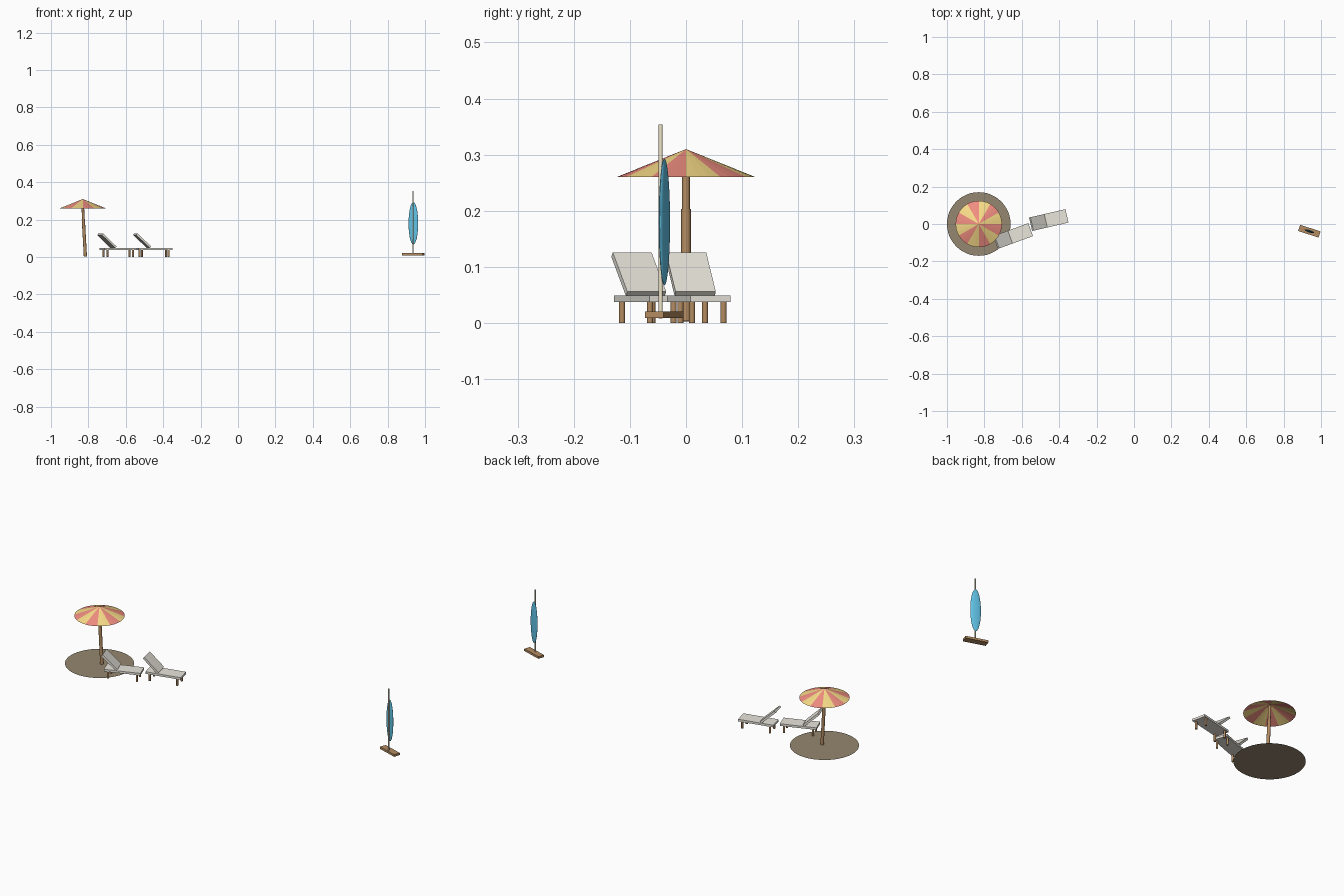
import bpy, bmesh
from math import radians, sin, cos, pi, hypot, atan2
from mathutils import Matrix, Vector

if "Cube" in bpy.data.objects:
    bpy.data.objects.remove(bpy.data.objects["Cube"])


def material(name, rgb):
    m = bpy.data.materials.new(name)
    m.diffuse_color = (*rgb, 1)
    m.use_nodes = True
    m.node_tree.nodes["Principled BSDF"].inputs["Base Color"].default_value = m.diffuse_color
    return m


RED = material("red_cloth", (0.88, 0.27, 0.22))
YELLOW = material("yellow_cloth", (0.95, 0.72, 0.25))
WOOD = material("wood", (0.45, 0.26, 0.12))
SHADE = material("shaded_sand", (0.30, 0.24, 0.16))
CANVAS = material("canvas", (0.82, 0.79, 0.72))
BLUE = material("blue_board", (0.12, 0.55, 0.80))
CREAM = material("cream_pole", (0.85, 0.78, 0.58))


def finish(name, bm, mats, matrix=Matrix(), smooth=False):
    bmesh.ops.transform(bm, matrix=matrix, verts=bm.verts)
    mesh = bpy.data.meshes.new(name)
    bm.to_mesh(mesh)
    bm.free()
    for m in mats:
        mesh.materials.append(m)
    ob = bpy.data.objects.new(name, mesh)
    bpy.context.collection.objects.link(ob)
    if smooth:
        bpy.context.view_layer.objects.active = ob
        ob.select_set(True)
        bpy.ops.object.shade_smooth_by_angle(angle=radians(35))
        ob.select_set(False)
    return ob


def box(name, size, matrix, mat):
    bm = bmesh.new()
    bmesh.ops.create_cube(bm, size=1)
    bmesh.ops.scale(bm, vec=size, verts=bm.verts)
    return finish(name, bm, [mat], matrix)


def rod(name, a, b, r1, r2, mat, matrix=Matrix(), sides=16):
    a, b = Vector(a), Vector(b)
    bm = bmesh.new()
    bmesh.ops.create_cone(bm, cap_ends=True, segments=sides, radius1=r1,
                          radius2=r2, depth=(b - a).length)
    turn = Vector((0, 0, 1)).rotation_difference(b - a).to_matrix().to_4x4()
    return finish(name, bm, [mat], matrix @ Matrix.Translation((a + b) / 2) @ turn, True)


def place(x, y, degrees):
    return Matrix.Translation((x, y, 0)) @ Matrix.Rotation(radians(degrees), 4, 'Z')


# Shaded sand patch below the umbrella
UX = -0.83
bm = bmesh.new()
bmesh.ops.create_circle(bm, cap_ends=True, segments=48, radius=0.17)
finish("shade_disc", bm, [SHADE], Matrix.Translation((UX, 0, 0.001)))

# Umbrella canopy: open cone with alternating stripes
STRIPES, PER = 12, 3
bm = bmesh.new()
apex = bm.verts.new((0, 0, 0.31))
n = STRIPES * PER
rim = [bm.verts.new((0.124 * cos(2 * pi * i / n), 0.124 * sin(2 * pi * i / n), 0.26))
       for i in range(n)]
for i in range(n):
    f = bm.faces.new((apex, rim[i], rim[(i + 1) % n]))
    f.material_index = (i // PER) % 2
finish("umbrella_canopy", bm, [YELLOW, RED], Matrix.Translation((UX, 0, 0)))

# Leaning two-stage umbrella pole
mid = (-0.827, 0, 0.203)
rod("umbrella_pole_lower", (-0.816, 0, 0.003), mid, 0.0085, 0.0085, WOOD)
rod("umbrella_pole_upper", mid, (-0.831, 0, 0.303), 0.007, 0.007, WOOD)


# Sun loungers: bed, tilted backrest, four legs
def lounger(tag, at):
    width = 0.0735
    box(f"{tag}_bed", (0.186, width, 0.0115), at @ Matrix.Translation((0, 0, 0.0433)), CANVAS)
    lo, hi = (-0.027, 0.052), (-0.103, 0.122)
    dx, dz = lo[0] - hi[0], hi[1] - lo[1]
    tilt = (Matrix.Translation(((lo[0] + hi[0]) / 2, 0, (lo[1] + hi[1]) / 2))
            @ Matrix.Rotation(atan2(dz, dx), 4, 'Y'))
    box(f"{tag}_backrest", (hypot(dx, dz), width, 0.011), at @ tilt, CANVAS)
    for end, sx in (("head", -1), ("foot", 1)):
        for side, sy in (("right", -1), ("left", 1)):
            x, y = sx * 0.073, sy * 0.0287
            rod(f"{tag}_{end}_{side}_leg", (x, y, 0), (x, y, 0.038), 0.0055, 0.0055, WOOD, at, 12)


lounger("near_lounger", place(-0.64, -0.062, 20))
lounger("far_lounger", place(-0.449, 0.0225, 13))

# Board stand: base plank, pole and upright board
stand = place(0.9375, -0.0385, -18)
box("stand_base", (0.1155, 0.0347, 0.0115), stand @ Matrix.Translation((0, 0, 0.0145)), WOOD)
rod("stand_pole", (0, -0.007, 0.008), (0, -0.007, 0.354), 0.0036, 0.0036, CREAM, stand, 12)
bm = bmesh.new()
bmesh.ops.create_uvsphere(bm, u_segments=32, v_segments=20, radius=1)
bmesh.ops.scale(bm, vec=(0.027, 0.006, 0.113), verts=bm.verts)
finish("upright_board", bm, [BLUE], stand @ Matrix.Translation((0, 0, 0.18)), True)
